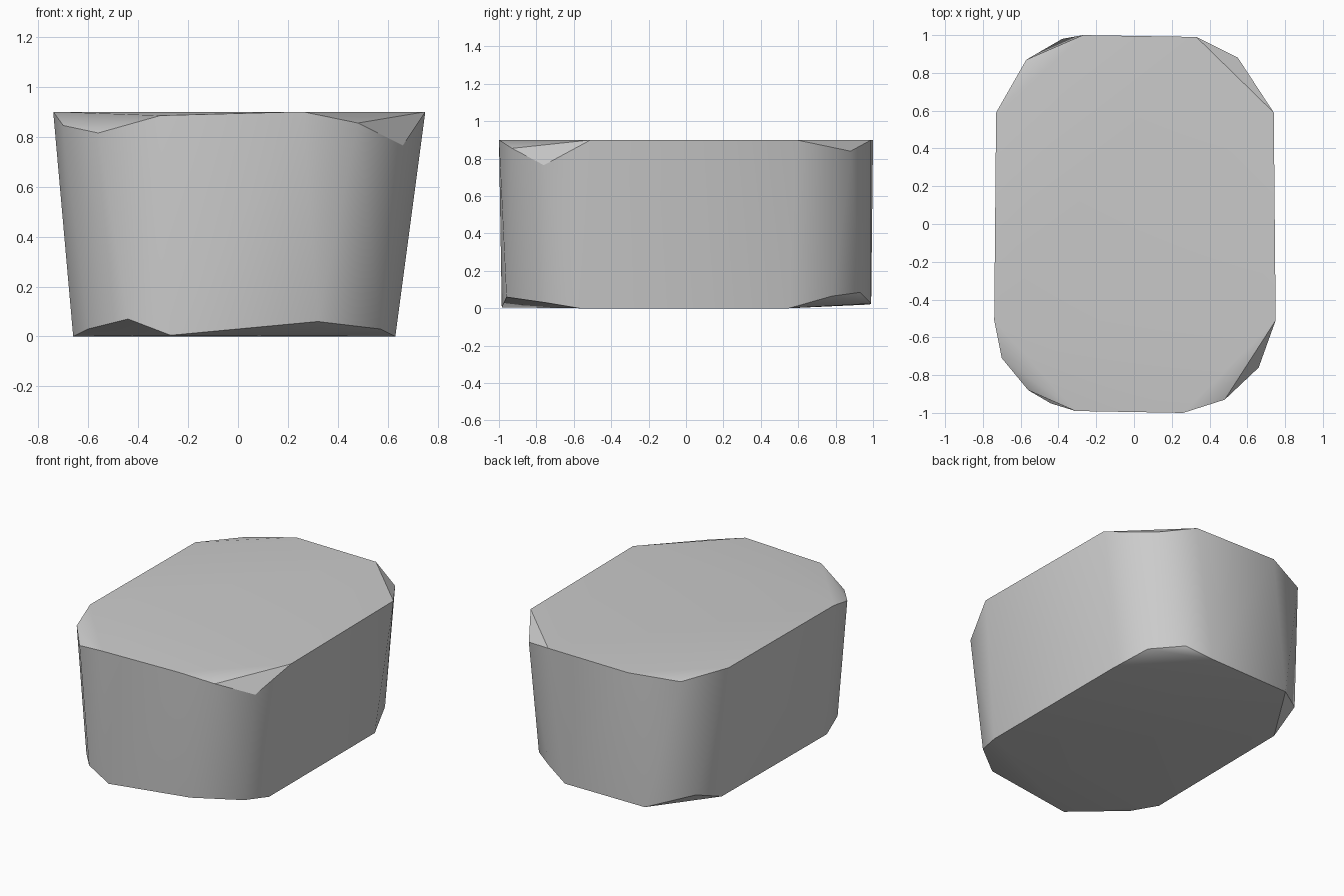
import bpy
import bmesh
import math

# Remove the default object only
default_cube = bpy.data.objects.get("Cube")
if default_cube is not None:
    bpy.data.objects.remove(default_cube, do_unlink=True)


def make_material(name, grey):
    """Plain flat grey material."""
    material = bpy.data.materials.new(name)
    material.use_nodes = True
    colour = (grey, grey, grey, 1)
    material.diffuse_color = colour
    for node in material.node_tree.nodes:
        if node.type == "BSDF_PRINCIPLED":
            node.inputs["Base Color"].default_value = colour
    return material


def make_hull(name, outlines, material):
    """Wrap a convex skin around the rim outlines."""
    bm = bmesh.new()
    for outline in outlines:
        for point in outline:
            bm.verts.new(point)
    skin = bmesh.ops.convex_hull(bm, input=bm.verts[:], use_existing_faces=False)
    # Drop any point that lies inside the skin
    loose = [v for v in bm.verts if not v.link_faces]
    bmesh.ops.delete(bm, geom=loose, context="VERTS")
    # Merge nearly level triangles into broad flat panels
    bmesh.ops.dissolve_limit(bm, angle_limit=math.radians(0.5),
                             verts=bm.verts[:], edges=bm.edges[:])
    bmesh.ops.recalc_face_normals(bm, faces=bm.faces[:])
    mesh = bpy.data.meshes.new(name)
    bm.to_mesh(mesh)
    bm.free()
    mesh.materials.append(material)
    block = bpy.data.objects.new(name, mesh)
    bpy.context.collection.objects.link(block)
    return block


# Upper rim, corner by corner, with the worn corners dipping
upper_rim = [
    (-.74, -.51, .9), (-.7, -.71, .845), (-.56, -.88, .815), (-.31, -.99, .885),
    (.26, -1, .9), (.48, -.93, .855), (.66, -.76, .765), (.75, -.51, .9),
    (.74, .59, .9), (.55, .88, .84), (.33, .99, .9),
    (-.27, 1, .9), (-.57, .87, .87), (-.73, .59, .9),
]

# Narrower lower rim, with the worn corners lifting
lower_rim = [
    (-.66, -.55, 0), (-.6, -.75, .03), (-.44, -.95, .07), (-.27, -.985, .005),
    (.32, -.96, .06), (.57, -.75, .03), (.63, -.57, 0),
    (.63, .55, 0), (.545, .78, .065), (.37, .93, .085), (.205, .99, .025),
    (-.38, .98, .02), (-.62, .78, .09), (-.65, .55, 0),
]

stone_grey = make_material("stone grey", 0.6)
block = make_hull("tapered_block", (upper_rim, lower_rim), stone_grey)

# Soft sides with crisp rim edges
bpy.ops.object.select_all(action="DESELECT")
block.select_set(True)
bpy.context.view_layer.objects.active = block
bpy.ops.object.shade_smooth_by_angle(angle=math.radians(30))
